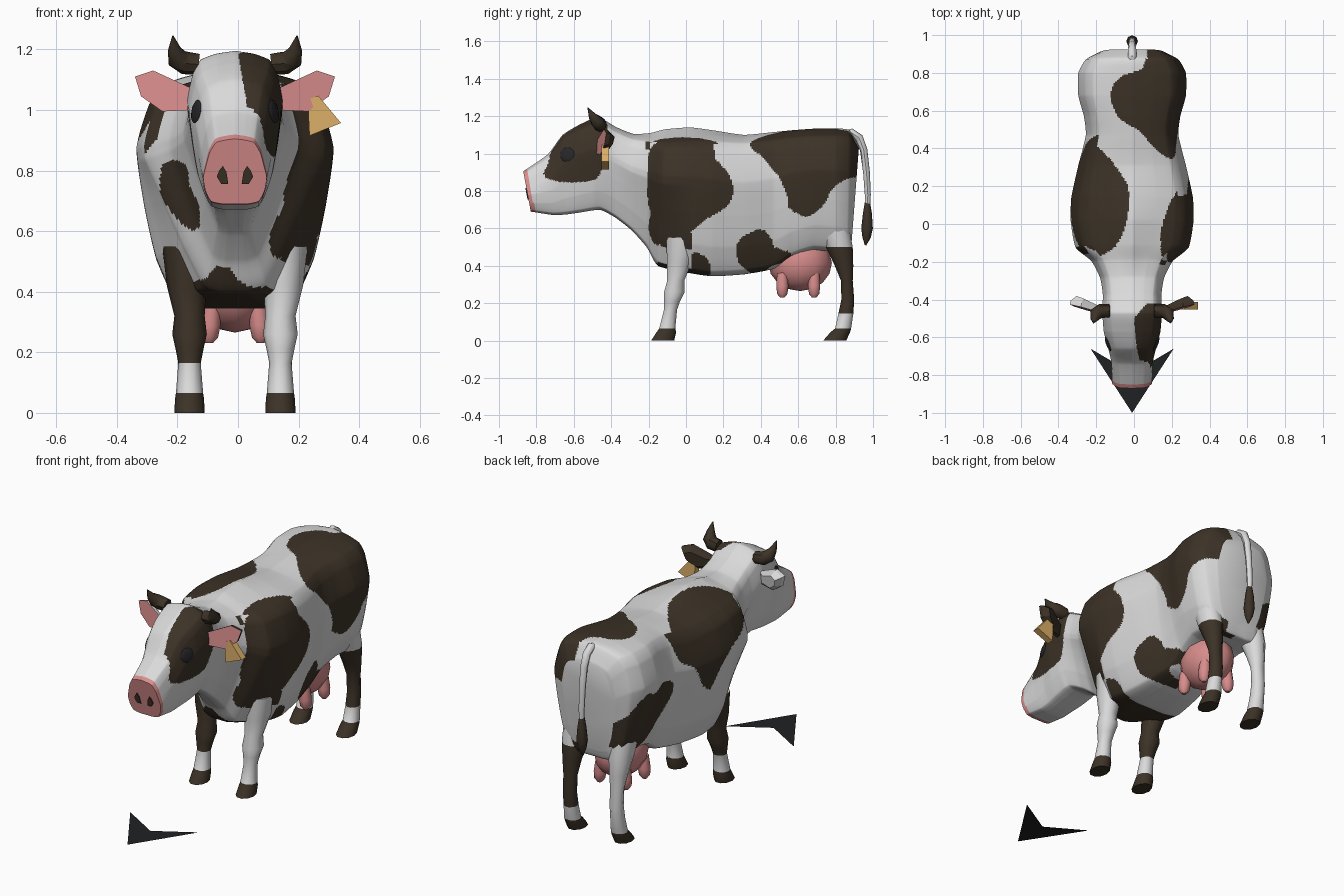
import bpy, bmesh, math
from mathutils import Vector

if "Cube" in bpy.data.objects:
    bpy.data.objects.remove(bpy.data.objects["Cube"])

CX = -0.01  # the animal's middle plane


def material(name, rgb):
    m = bpy.data.materials.new(name)
    m.diffuse_color = (*rgb, 1)
    m.use_nodes = True
    m.node_tree.nodes["Principled BSDF"].inputs["Base Color"].default_value = m.diffuse_color
    return m


WHITE = material("white hide", (0.70, 0.70, 0.70))
BROWN = material("dark brown hide", (0.045, 0.032, 0.02))
PINK = material("pink skin", (0.68, 0.265, 0.26))
GOLD = material("tag yellow", (0.72, 0.43, 0.14))
EYE = material("eye black", (0.02, 0.02, 0.023))
ARROW = material("arrow black", (0.014, 0.015, 0.016))


def finish(bm, name, mats, rule=None, angle=45):
    """Turn a bmesh into an object, colouring faces by rule(centre, normal)."""
    bmesh.ops.recalc_face_normals(bm, faces=bm.faces)
    bm.normal_update()
    if rule:
        for f in bm.faces:
            f.material_index = rule(f.calc_center_median(), f.normal)
    me = bpy.data.meshes.new(name)
    bm.to_mesh(me)
    bm.free()
    for m in mats:
        me.materials.append(m)
    me.shade_smooth()
    me.set_sharp_from_angle(angle=math.radians(angle))
    ob = bpy.data.objects.new(name, me)
    bpy.context.collection.objects.link(ob)
    return ob


def skin(bm, rings):
    """Bridge equal rings of points and cap both ends."""
    vs = [[bm.verts.new(p) for p in r] for r in rings]
    n = len(vs[0])
    for a, b in zip(vs, vs[1:]):
        for i in range(n):
            bm.faces.new((a[i], a[(i + 1) % n], b[(i + 1) % n], b[i]))
    bm.faces.new(vs[0])
    bm.faces.new(vs[-1])


def tube(name, path, mats, side=(1, 0, 0), sides=10, level=False, rule=None):
    """Tapered tube; path entries are (x, y, z, r_side, r_other)."""
    bm, rings = bmesh.new(), []
    pts = [Vector(p[:3]) for p in path]
    for i, p in enumerate(path):
        t = Vector((0, 0, 1)) if level else (
            pts[min(i + 1, len(pts) - 1)] - pts[max(i - 1, 0)]).normalized()
        s = Vector(side)
        u = (s - t * s.dot(t)).normalized()
        v = t.cross(u)
        rings.append([pts[i] + u * p[3] * math.cos(k * math.tau / sides)
                      + v * p[4] * math.sin(k * math.tau / sides) for k in range(sides)])
    skin(bm, rings)
    return finish(bm, name, mats, rule)


def spline(pts, counts, closed=False):
    """Half linear, half Catmull-Rom interpolation of tuples."""
    n, out = len(pts), []
    for i in range(n if closed else n - 1):
        idx = [(i + k) % n if closed else min(max(i + k, 0), n - 1) for k in (-1, 0, 1, 2)]
        quad = list(zip(*(pts[j] for j in idx)))
        for s in range(counts[i]):
            t = s / counts[i]
            out.append(tuple(
                0.5 * (b + (c - b) * t) + 0.25 * (2 * b + (c - a) * t
                + (2 * a - 5 * b + 4 * c - d) * t * t + (3 * b - a - 3 * c + d) * t ** 3)
                for a, b, c, d in quad))
    return out if closed else out + [pts[-1]]


def patch(*pts):
    return spline(pts, [3] * len(pts), True)


def inside(x, y, poly):
    hit = False
    for (ax, ay), (bx, by) in zip(poly, poly[1:] + poly[:1]):
        if (ay > y) != (by > y) and x < ax + (y - ay) * (bx - ax) / (by - ay):
            hit = not hit
    return hit


# Hide patches: side ones in (y, z), top ones in (x, y), front ones in (x, z)
head_patch = patch((-.66, 1.24), (-.70, 1.14), (-.72, 1.06), (-.725, 1.0), (-.74, .94), (-.76, .9),
                   (-.75, .87), (-.68, .85), (-.6, .845), (-.48, .86), (-.44, .94), (-.42, 1.02),
                   (-.43, 1.22))
right_patches = [
    patch((-.2, 1.2), (.06, 1.2), (.08, 1.085), (.145, 1.05), (.16, .97), (.23, .89), (.255, .8),
          (.22, .715), (.1, .645), (-.01, .55), (-.11, .515), (-.17, .52), (-.19, .6), (-.185, .75),
          (-.2, .83), (-.215, .94), (-.22, 1.04)),
    patch((.34, 1.2), (.34, 1.08), (.35, 1.03), (.42, .97), (.5, .87), (.54, .78), (.55, .71),
          (.62, .665), (.67, .67), (.74, .73), (.78, .81), (.85, .86), (.96, .9), (.96, 1.2)),
    patch((.27, .51), (.31, .56), (.375, .59), (.42, .59), (.46, .54), (.47, .5), (.55, .475),
          (.58, .43), (.47, .405), (.43, .38), (.39, .33), (.28, .42)),
    patch((-.04, .4), (-.01, .45), (.05, .47), (.11, .445), (.13, .39), (.11, .3), (0, .3)),
    patch((.82, .36), (.82, .48), (.86, .53), (.95, .53), (.95, .36))]
left_patches = [
    patch((.46, 1.15), (.46, 1.03), (.42, .91), (.33, .85), (.26, .72), (.2, .68), (.14, .8),
          (.06, .88), (-.08, .93), (-.14, 1.0), (-.18, 1.15)),
    patch((.92, .66), (.88, .75), (.82, .84), (.76, .87), (.7, .84), (.6, .86), (.48, .82),
          (.47, .75), (.54, .67), (.62, .61), (.67, .53), (.77, .5), (.88, .55))]
top_patches = [
    patch((.04, .82), (.06, .87), (.1, .95), (.35, .95), (.35, .4), (.2, .34), (.11, .4),
          (.03, .49), (-.08, .56), (-.125, .66), (-.11, .74), (-.05, .79)),
    patch((-.26, .44), (-.18, .4), (-.1, .31), (-.035, .21), (-.025, .1), (-.05, -.03),
          (-.1, -.12), (-.18, -.17), (-.3, -.15), (-.4, .1)),
    patch((.35, .23), (.27, .22), (.2, .13), (.15, 0), (.14, -.12), (.17, -.22), (.35, -.22))]
front_patches = [
    patch((-.25, .82), (-.22, .835), (-.17, .82), (-.16, .75), (-.13, .69), (-.125, .62),
          (-.15, .6), (-.19, .63), (-.24, .69), (-.26, .75)),
    patch((.17, 1.15), (.36, 1.15), (.36, .5), (.17, .5), (.11, .52), (.105, .59), (.15, .69),
          (.15, .77), (.18, .87), (.18, 1.0)),
    patch((-.4, 1.03), (-.24, 1.02), (-.27, .9), (-.34, .84))]
chest_patch = patch((-.26, .42), (-.15, .43), (-.1, .45), (-.07, .485), (-.03, .48), (0, .44),
                    (.03, .42), (.09, .4), (.1, .3), (-.26, .3))


def body_colour(c, n):
    x, y, z = c
    if y < -.848 + (.9 - z) * .2:
        return 2
    if y < -.4:
        edge = .17 * (1.19 - z) + max(0, y + .5) * .8
        return int(x > edge and inside(y, z, head_patch))
    if n.z < -.6 and -.25 < y < .12 and z < .45:
        return 1
    if y < .05 and z < .49 and inside(x, z, chest_patch):
        return 1
    if n.z > .75:
        return int(any(inside(x, y, p) for p in top_patches))
    if n.y < -.4:
        return int((x < 0 or y > -.205) and any(inside(x, z, p) for p in front_patches))
    if n.y > .6 and abs(x) < .07:
        return 0
    return int(any(inside(y, z, p) for p in (right_patches if x > 0 else left_patches)))


# Head, neck and trunk: one loft of (y top, y bottom, z top, z bottom, half width, shape),
# where shape 1 is the muzzle section, 0 the plain trunk and -1 the sloping withers
stations = [(-.87, -.83, .905, .69, .105, 1), (-.74, -.71, .995, .672, .115, .6),
            (-.66, -.64, 1.1, .675, .13, .2), (-.57, -.57, 1.155, .685, .15, 0),
            (-.47, -.46, 1.195, .7, .158, 0), (-.37, -.38, 1.14, .66, .155, 0),
            (-.28, -.29, 1.105, .59, .17, 0), (-.19, -.21, 1.11, .5, .215, -.5),
            (-.11, -.15, 1.13, .4, .3, -1), (.02, 0, 1.14, .365, .325, -1),
            (.14, .14, 1.125, .345, .322, -.5), (.31, .31, 1.1, .355, .285, 0),
            (.47, .47, 1.115, .385, .245, 0), (.57, .57, 1.125, .45, .255, 0),
            (.68, .68, 1.133, .485, .285, 0), (.8, .8, 1.135, .475, .285, 0),
            (.875, .865, 1.125, .47, .245, 0), (.925, .885, 1.04, .52, .17, 0)]
trunk = [(0, 1), (.4, .98), (.72, .94), (.87, .86), (1, .66), (.92, .42), (.8, .2), (.6, .03),
         (.3, 0), (0, 0)]
muzzle = [(0, 1), (.3, .98), (.6, .94), (.8, .78), (.93, .55), (1, .4), (.93, .2), (.75, .04),
          (.4, 0), (0, 0)]
withers = [(0, 1), (.4, .945), (.7, .905), (.87, .845), (1, .66), (.92, .42), (.8, .2), (.6, .03),
           (.3, 0), (0, 0)]
trunk, muzzle, withers = (spline(s, [14, 12, 8, 14, 20, 20, 14, 10, 10])
                          for s in (trunk, muzzle, withers))
steps = [max(3, round((b[0] - a[0]) / .008)) for a, b in zip(stations, stations[1:])]
rings = []
for yt, yb, zt, zb, hw, m in spline(stations, steps):
    k = abs(m)
    keel = .45 * max(0, min(1, (yt + .5) / .2, (.05 - yt) / .15))  # narrow the lower chest
    half = [((a[0] + (b[0] - a[0]) * k) * (1 - keel * max(0, 1 - a[1] / .6)),
             a[1] + (b[1] - a[1]) * k) for a, b in zip(trunk, muzzle if m > 0 else withers)]
    loop = half + [(-w, h) for w, h in half[-2:0:-1]]
    rings.append([(CX + w * hw, yb + h * (yt - yb), zb + h * (zt - zb)) for w, h in loop])
bm = bmesh.new()
skin(bm, rings)
body = finish(bm, "body", [WHITE, BROWN, PINK], body_colour, 50)

# Legs: (z, y, radius along y, radius along x, outward lean); coloured by height
front = [(0, -.125, .065, .05, 0), (.045, -.105, .055, .048, 0), (.065, -.1, .045, .045, 0),
         (.165, -.083, .037, .037, 0), (.21, -.075, .045, .046, 0), (.26, -.062, .058, .057, 0),
         (.32, -.055, .048, .05, 0), (.42, -.035, .07, .065, .01), (.55, -.01, .1, .08, .01)]
hind = [(0, .795, .065, .05, 0), (.045, .825, .055, .048, 0), (.065, .84, .045, .045, 0),
        (.145, .855, .042, .038, 0), (.22, .865, .036, .038, 0), (.32, .86, .033, .04, 0),
        (.4, .845, .052, .05, 0), (.5, .82, .075, .066, 0), (.62, .785, .088, .07, 0)]
for name, prof, s, brown in (("front_leg_left", front, -1, True), ("front_leg_right", front, 1, False),
                             ("hind_leg_left", hind, -1, False), ("hind_leg_right", hind, 1, True)):
    path = [(CX + s * (.15 + lean), y, z, rx, ry) for z, y, ry, rx, lean in prof]
    tube(name, path, [WHITE, BROWN], level=True,
         rule=lambda c, n, b=brown: int(c.z < .06 or (b and .14 < c.z < .52)))

for s, side in ((-1, "left"), (1, "right")):
    # Horns
    tube("horn_" + side, [(CX + s * x, y, z, r, r) for x, y, z, r in (
        (.12, -.46, 1.15, .035), (.165, -.46, 1.155, .038), (.19, -.475, 1.17, .036),
        (.2, -.5, 1.2, .022), (.205, -.525, 1.245, .002))], [BROWN], side=(0, 1, 0), sides=8)
    # Ears: leaf outline, pink in front
    leaf = [(.33, 1.11), (.27, 1.13), (.14, 1.07), (.14, 1.0), (.24, .995), (.31, 1.045)]
    bm = bmesh.new()
    skin(bm, [[(CX + s * (.24 + (x - .24) * k), -.475 + .25 * (x - .15) + .08 * (z - 1.06) + d,
                1.06 + (z - 1.06) * k) for x, z in leaf] for k, d in ((1, 0), (.95, .02), (.6, .045))])
    finish(bm, "ear_" + side, [BROWN if s > 0 else WHITE, PINK],
           lambda c, n: int(n.y < -.6), 30)
    # Eyes: thin discs laid on the head surface
    hit, loc, nor, _ = body.ray_cast((s, -.635, .995), (-s, 0, 0))
    bm = bmesh.new()
    bmesh.ops.create_uvsphere(bm, u_segments=20, v_segments=8, radius=1)
    bmesh.ops.scale(bm, vec=(.04, .039, .008), verts=bm.verts)
    bmesh.ops.rotate(bm, matrix=nor.to_track_quat('Z', 'Y').to_matrix(), verts=bm.verts)
    bmesh.ops.translate(bm, vec=loc, verts=bm.verts)
    finish(bm, "eye_" + side, [EYE])
    # Nostrils: thin plates on the sloping muzzle
    bm = bmesh.new()
    drop = [(.022, .755), (.045, .755), (.06, .78), (.052, .8), (.04, .815), (.028, .795)]
    skin(bm, [[(CX + s * x, -.87 + (.9 - z) * .19 + d, z) for x, z in drop] for d in (-.005, .002)])
    finish(bm, "nostril_" + side, [BROWN])
    # Teats
    for y, end in ((.515, "front"), (.685, "rear")):
        tube(f"teat_{end}_{side}", [(CX + s * x, y, z, r, r) for x, z, r in (
            (.075, .36, .03), (.082, .29, .034), (.085, .25, .029), (.085, .23, .012))], [PINK])

# Udder
bm = bmesh.new()
bmesh.ops.create_uvsphere(bm, u_segments=12, v_segments=8, radius=1)
bmesh.ops.scale(bm, vec=(.135, .17, .15), verts=bm.verts)
bmesh.ops.translate(bm, vec=(CX, .61, .415), verts=bm.verts)
finish(bm, "udder", [PINK])

# Tail and tuft
tube("tail", [(CX, y, z, r, r) for y, z, r in (
    (.84, 1.1, .02), (.885, 1.112, .022), (.925, 1.085, .022), (.95, 1.02, .02), (.965, .9, .018),
    (.972, .78, .016), (.97, .7, .014))], [WHITE], sides=8)
tube("tail_tuft", [(CX, y, z, r, r) for y, z, r in (
    (.97, .74, .014), (.97, .68, .024), (.968, .6, .031), (.965, .55, .022), (.96, .51, .004))],
     [BROWN], sides=8)

# Ear tag
bm = bmesh.new()
skin(bm, [[(x, y, z) for x, z in ((.23, 1.035), (.265, 1.047), (.34, .957), (.236, .915))]
          for y in (-.452, -.412)])
finish(bm, "ear_tag", [GOLD], angle=30)

# Flat ground arrow showing the front
bm = bmesh.new()
bm.faces.new([bm.verts.new((CX + x, y, 0)) for x, y in ((0, -1), (.22, -.66), (0, -.79), (-.22, -.66))])
bmesh.ops.triangulate(bm, faces=bm.faces)
finish(bm, "ground_arrow", [ARROW])
